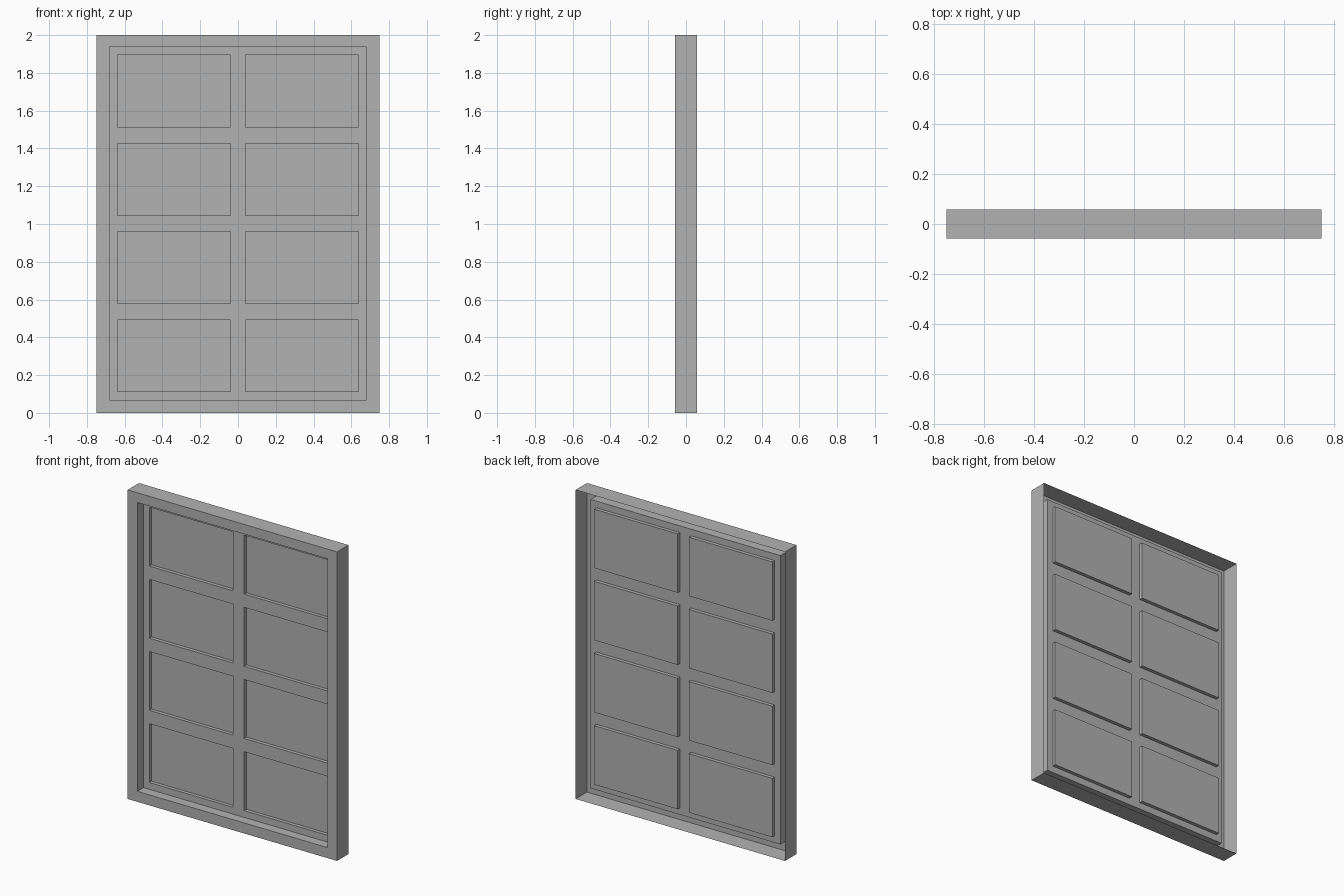
import bpy
import bmesh

cube = bpy.data.objects.get("Cube")
if cube:
    bpy.data.objects.remove(cube, do_unlink=True)

# One plain grey for the whole window
GREY = (0.448, 0.448, 0.448, 1.0)
grey = bpy.data.materials.new("plain_grey")
grey.use_nodes = True
grey.diffuse_color = GREY
grey.node_tree.nodes["Principled BSDF"].inputs["Base Color"].default_value = GREY

# Depths, front to back
FRONT, BACK = -0.058, 0.058
PANEL_Y, PANE_Y = 0.005, 0.028

# Layout of the opening and the panes
HALF_W, HEIGHT = 0.75, 2.0
OPEN_X, OPEN_Z0, OPEN_Z1 = 0.68, 0.068, 1.937
PANE_IN, PANE_OUT = 0.04, 0.638
PANE_H, PITCH, FIRST_Z, ROWS = 0.381, 0.467, 0.112, 4


def finish(name, bm):
    mesh = bpy.data.meshes.new(name)
    bm.to_mesh(mesh)
    bm.free()
    mesh.materials.append(grey)
    obj = bpy.data.objects.new(name, mesh)
    bpy.context.collection.objects.link(obj)
    return obj


def stepped_sheet(name, rects, cap=False):
    """Skin a series of upright rectangles (x0, x1, z0, z1, y)."""
    bm = bmesh.new()
    loops = []
    for x0, x1, z0, z1, y in rects:
        corners = ((x0, z0), (x1, z0), (x1, z1), (x0, z1))
        loops.append([bm.verts.new((x, y, z)) for x, z in corners])
    for a, b in zip(loops, loops[1:]):
        for i in range(4):
            j = (i + 1) % 4
            bm.faces.new((a[i], a[j], b[j], b[i]))
    if cap:
        bm.faces.new(loops[-1])
    return finish(name, bm)


# Outer frame: open-backed sides, front border and recess walls
stepped_sheet("outer_frame", [
    (-HALF_W, HALF_W, 0, HEIGHT, BACK),
    (-HALF_W, HALF_W, 0, HEIGHT, FRONT),
    (-OPEN_X, OPEN_X, OPEN_Z0, OPEN_Z1, FRONT),
    (-OPEN_X, OPEN_X, OPEN_Z0, OPEN_Z1, PANEL_Y),
])

# Lattice: flat sheet with a hole wherever a pane sits
xs = [-OPEN_X, -PANE_OUT, -PANE_IN, PANE_IN, PANE_OUT, OPEN_X]
zs = [OPEN_Z0]
for row in range(ROWS):
    z = FIRST_Z + row * PITCH
    zs += [z, z + PANE_H]
zs.append(OPEN_Z1)

bm = bmesh.new()
grid = [[bm.verts.new((x, PANEL_Y, z)) for x in xs] for z in zs]
for r in range(len(zs) - 1):
    for c in range(len(xs) - 1):
        if r % 2 and c % 2:
            continue
        bm.faces.new((grid[r][c], grid[r][c + 1],
                      grid[r + 1][c + 1], grid[r + 1][c]))
bmesh.ops.dissolve_limit(bm, angle_limit=0.01, verts=bm.verts[:], edges=bm.edges[:])
finish("lattice", bm)

# Panes: shallow trays pushed back behind the lattice
for row in range(ROWS):
    z0 = FIRST_Z + row * PITCH
    z1 = z0 + PANE_H
    for side, x0, x1 in (("right", -PANE_OUT, -PANE_IN), ("left", PANE_IN, PANE_OUT)):
        stepped_sheet(f"pane_{side}_{row + 1}",
                      [(x0, x1, z0, z1, PANEL_Y), (x0, x1, z0, z1, PANE_Y)], cap=True)
